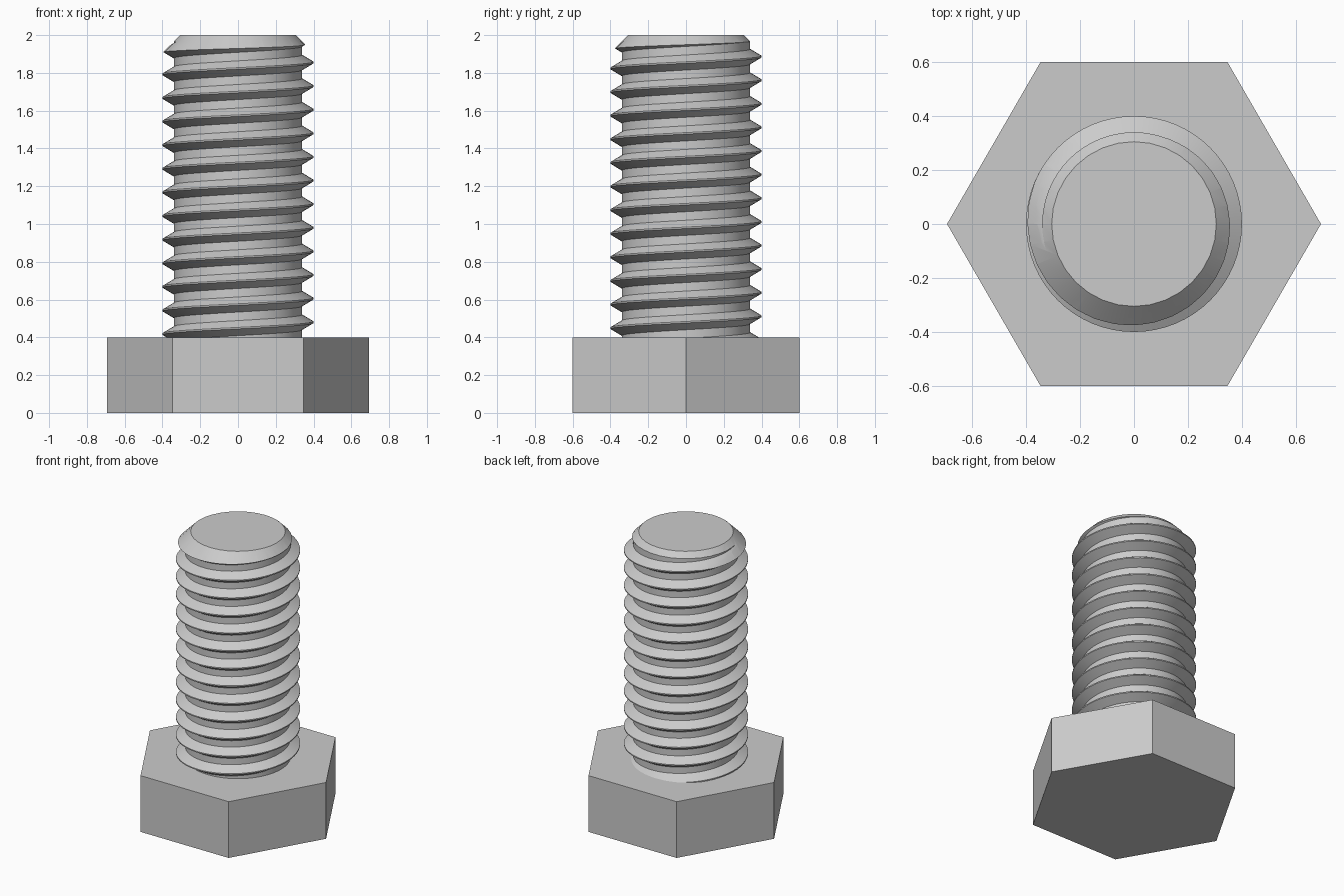
import bpy, bmesh
from math import cos, sin, pi, tau

cube = bpy.data.objects.get("Cube")
if cube:
    bpy.data.objects.remove(cube)

HEAD_H, TOP = 0.4, 2.0
CREST, ROOT, TIP = 0.4, 0.34, 0.305
PITCH, SEG = 0.125, 64
PHASE = 0.48                       # crest height on the +x side

steel = bpy.data.materials.new("steel_grey")
steel.use_nodes = True
GREY = (0.6, 0.6, 0.6, 1)
steel.diffuse_color = GREY
steel.node_tree.nodes["Principled BSDF"].inputs["Base Color"].default_value = GREY


def make_object(name, bm):
    bmesh.ops.recalc_face_normals(bm, faces=bm.faces)
    mesh = bpy.data.meshes.new(name)
    bm.to_mesh(mesh)
    bm.free()
    mesh.materials.append(steel)
    obj = bpy.data.objects.new(name, mesh)
    bpy.context.collection.objects.link(obj)
    return obj


def lathe(profile, sides):
    """Closed solid of stacked rings given as (radius, height)."""
    bm = bmesh.new()
    rings = [[bm.verts.new((r * cos(tau * i / sides), r * sin(tau * i / sides), z))
              for i in range(sides)] for r, z in profile]
    for low, high in zip(rings, rings[1:]):
        for i in range(sides):
            j = (i + 1) % sides
            bm.faces.new((low[i], low[j], high[j], high[i]))
    bm.faces.new(rings[0][::-1])
    bm.faces.new(rings[-1])
    return bm


# Hexagonal head
hex_r = 0.6 / cos(pi / 6)
make_object("hex_head", lathe([(hex_r, 0), (hex_r, HEAD_H)], 6))

# Threaded shaft: one continuous helical skin, trimmed flat at both ends
flat, flank = 0.004, 0.036
tooth = [(ROOT, -flat - flank), (CREST, -flat), (CREST, flat), (ROOT, flat + flank)]
bm = bmesh.new()
turns = range(-3, int((TOP - HEAD_H) / PITCH) + 3)
columns = []
for i in range(SEG + 1):
    a = tau * i / SEG
    columns.append([bm.verts.new((r * cos(a), r * sin(a), PHASE + PITCH * (t + i / SEG) + dz))
                    for t in turns for r, dz in tooth])
for left, right in zip(columns, columns[1:]):
    for k in range(len(left) - 1):
        bm.faces.new((left[k], right[k], right[k + 1], left[k + 1]))
bmesh.ops.remove_doubles(bm, verts=bm.verts, dist=1e-5)
for z, up in ((HEAD_H - 0.05, -1), (TOP + 0.05, 1)):
    cut = bmesh.ops.bisect_plane(bm, geom=bm.verts[:] + bm.edges[:] + bm.faces[:],
                                 plane_co=(0, 0, z), plane_no=(0, 0, up), clear_outer=True)
    rim = [e for e in cut["geom_cut"] if isinstance(e, bmesh.types.BMEdge)]
    bmesh.ops.contextual_create(bm, geom=rim)
shaft = make_object("threaded_shaft", bm)

# Envelope that gives the shaft its length and chamfered tip
wide = 0.45
envelope = make_object("chamfer_envelope", lathe(
    [(wide, HEAD_H - 0.01), (wide, TOP - wide + TIP), (TIP, TOP)], 32))
trim = shaft.modifiers.new("chamfer", "BOOLEAN")
trim.operation, trim.solver, trim.object = "INTERSECT", "EXACT", envelope
bpy.context.view_layer.objects.active = shaft
shaft.select_set(True)
bpy.ops.object.modifier_apply(modifier=trim.name)
bpy.data.objects.remove(envelope)
bpy.ops.object.shade_smooth_by_angle(angle=pi / 6)
